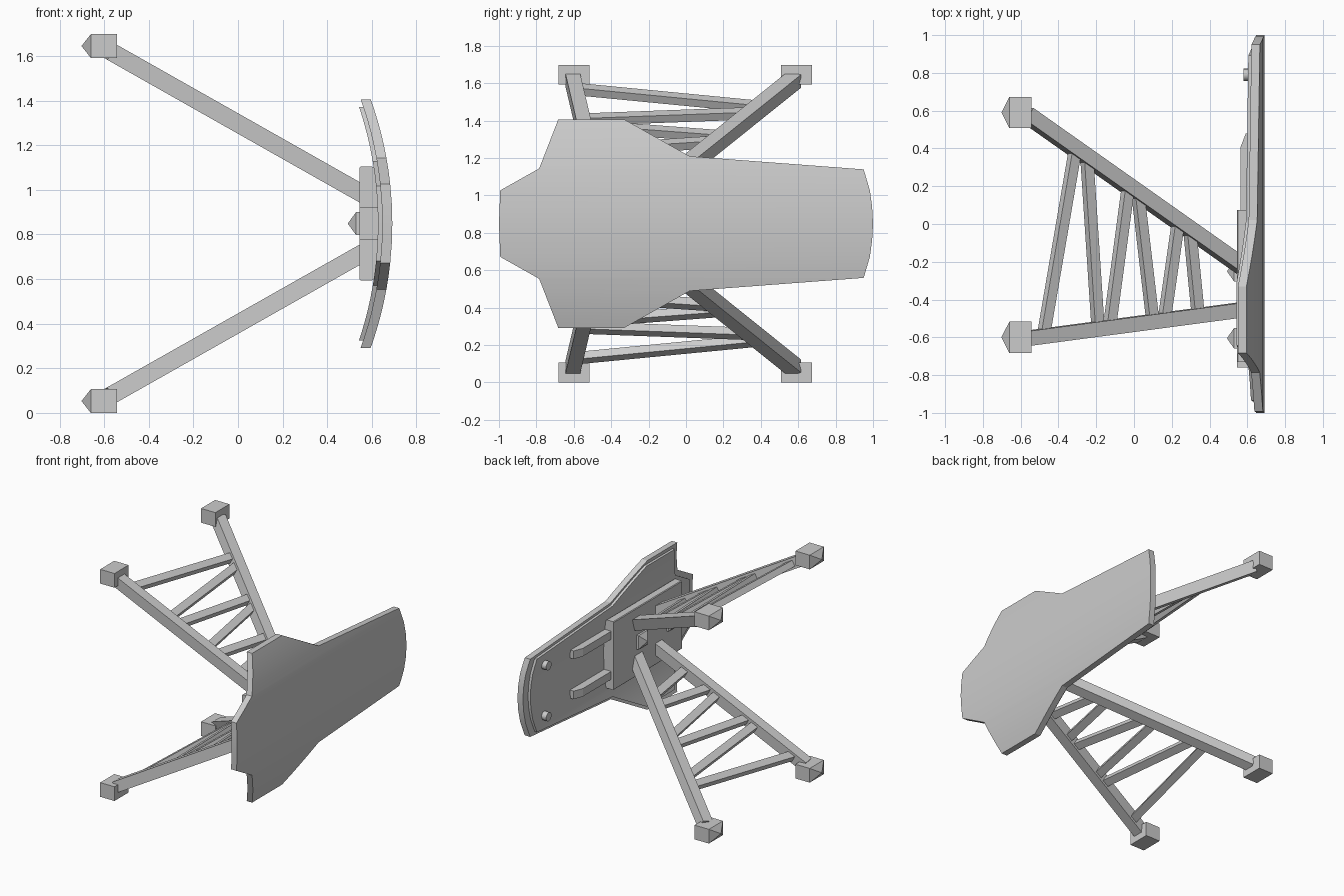
import bpy, bmesh, math
from mathutils import Vector

if "Cube" in bpy.data.objects:
    bpy.data.objects.remove(bpy.data.objects["Cube"])

ZC = 0.849          # height of the horizontal symmetry plane
SLOPE = 0.5655      # fall of the leg plane per unit of x


def loft(name, rings, smooth=False):
    """Skin equal-sized closed rings, cap both ends."""
    bm = bmesh.new()
    rows = [[bm.verts.new(p) for p in r] for r in rings]
    n = len(rows[0])
    for a, b in zip(rows, rows[1:]):
        for i in range(n):
            j = (i + 1) % n
            bm.faces.new((a[i], a[j], b[j], b[i]))
    bm.faces.new(rows[0])
    bm.faces.new(rows[-1])
    bmesh.ops.remove_doubles(bm, verts=bm.verts, dist=1e-5)
    bmesh.ops.recalc_face_normals(bm, faces=bm.faces)
    me = bpy.data.meshes.new(name)
    bm.to_mesh(me)
    bm.free()
    ob = bpy.data.objects.new(name, me)
    bpy.context.collection.objects.link(ob)
    if smooth:
        bpy.ops.object.select_all(action='DESELECT')
        ob.select_set(True)
        bpy.context.view_layer.objects.active = ob
        bpy.ops.object.shade_smooth_by_angle(angle=math.radians(25))
    return ob


def interp(table, t):
    for (t0, v0), (t1, v1) in zip(table, table[1:]):
        if t <= t1:
            return v0 + (v1 - v0) * (t - t0) / (t1 - t0)
    return table[-1][1]


# Curved shield panel: outline as front/back y for each height offset
FRONT = [(0, -1.0), (.178, -.993), (.295, -.785), (.557, -.683)]
BACK = [(0, 1.0), (.09, .995), (.178, .983), (.29, .95), (.36, .02), (.557, -.33)]
HEIGHTS = [.09, .178, .235, .29, .295, .36, .41, .46, .51, .557]
RADIUS = 1.65


def panel(name, x, thick, sy, sz):
    rings = []
    for h in [-v for v in reversed(HEIGHTS)] + [0] + HEIGHTS:
        z = h * sz
        xo = x - (RADIUS - math.sqrt(RADIUS ** 2 - z * z))
        yf, yb = interp(FRONT, abs(h)) * sy, interp(BACK, abs(h)) * sy
        rings.append([(xo, yf, ZC + z), (xo, yb, ZC + z),
                      (xo - thick, yb, ZC + z), (xo - thick, yf, ZC + z)])
    return loft(name, rings, True)


panel("shield_panel", .692, .045, 1, 1)
panel("shield_inner_layer", .650, .022, .94, .94)


# Central hub with rounded inner corners, extruded along y
def extrude_y(name, prof, y0, y1):
    return loft(name, [[(x, y, ZC + z) for x, z in prof] for y in (y0, y1)])


half = [(.545, .25), (.55, .255), (.60, .255), (.622, .24), (.632, .20), (.64, .1)]
extrude_y("hub", half + [(x, -z) for x, z in reversed(half)], -.73, .075)
extrude_y("hub_front_block", [(.545, .073), (.64, .073), (.64, -.073), (.545, -.073)], -.76, -.70)


# Box ending in a low pyramid that points to -x
def pointed_box(name, x0, x1, tip, y, z, hy, hz):
    def ring(x, k):
        return [(x, y + a * hy * k, z + b * hz * k)
                for a, b in ((1, 1), (-1, 1), (-1, -1), (1, -1))]
    return loft(name, [ring(x0, 1), ring(x1, 1), ring(tip, 0)])


for y in (-.25, -.605):
    pointed_box("hub_emitter", .58, .53, .492, y, ZC, .055, .052)


# Bars lying in the sloped leg plane, upper (s=1) or lower (s=-1)
def bar(name, a, b, w, t, s):
    def place(p):
        return Vector((p[0], p[1], ZC + s * (.141 + SLOPE * (.544 - p[0]))))
    a, b = place(a), place(b)
    n = Vector((SLOPE, 0, s)).normalized()
    side = n.cross((b - a).normalized())
    return loft(name, [[p + side * i * w / 2 + n * j * t / 2
                        for i, j in ((1, 1), (-1, 1), (-1, -1), (1, -1))] for p in (a, b)])


def back_y(x):
    return .56 - .705 * (x + .54)


def front_y(x):
    return -.602 + .133 * (x + .54)


# Strut ends as (x on front leg, x on back leg)
STRUTS = [(-.48, -.31), (-.19, -.25), (-.13, -.03), (.10, .02), (.16, .235), (.34, .295)]

for s, tag in ((1, "upper"), (-1, "lower")):
    # legs, feet and zig-zag struts
    for leg, fy, y in (("back", back_y, .59), ("front", front_y, -.60)):
        bar(f"{tag}_{leg}_leg", (-.57, fy(-.57)), (.59, fy(.59)), .078, .08, s)
        pointed_box(f"{tag}_{leg}_tip", -.542, -.66, -.702, y, ZC + s * .796, .083, .053)
    for i, (xf, xb) in enumerate(STRUTS):
        bar(f"{tag}_strut_{i + 1}", (xf, front_y(xf)), (xb, back_y(xb)), .055, .045, s)

    # rear rails with sloped ends
    prof = [(.565, 0), (.565, .41), (.592, .48), (.65, .48), (.65, 0)]
    loft(f"{tag}_rail", [[(x, y, ZC + s * .15 + d) for x, y in prof] for d in (-.03, .03)])

    # round pegs near the back end
    circle = [(math.cos(k * math.tau / 16) * .032, math.sin(k * math.tau / 16) * .032)
              for k in range(16)]
    loft(f"{tag}_peg", [[(x, .79 + a, ZC + s * .19 + b) for a, b in circle]
                        for x in (.58, .65)], True)
